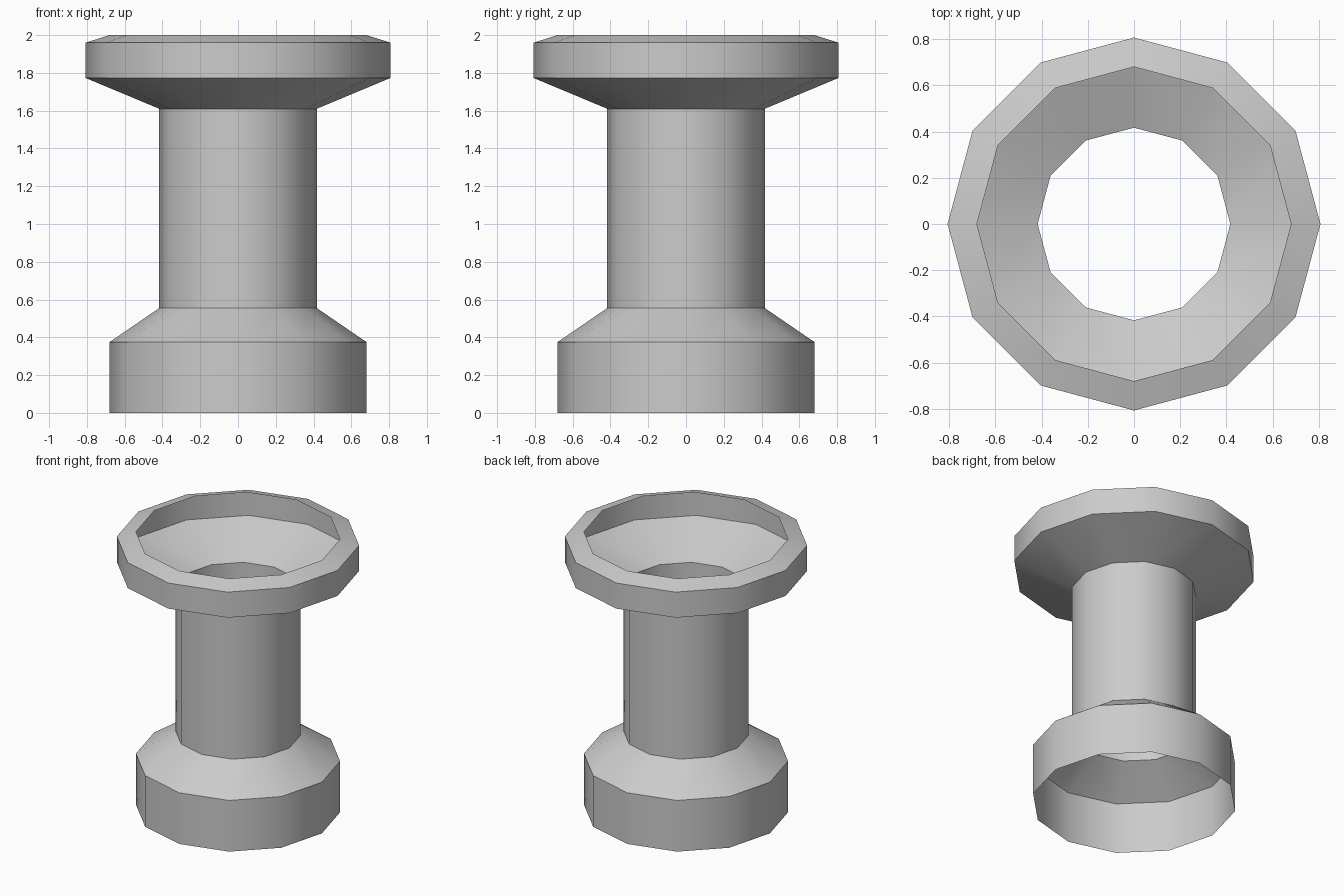
import bpy
import bmesh
import math

cube = bpy.data.objects.get("Cube")
if cube:
    bpy.data.objects.remove(cube, do_unlink=True)

SIDES = 12

# One plain grey for the whole shell
grey = bpy.data.materials.new("light grey")
grey.use_nodes = True
colour = (0.6, 0.6, 0.6, 1)
grey.diffuse_color = colour
grey.node_tree.nodes["Principled BSDF"].inputs["Base Color"].default_value = colour

# Radius and height of each ring: base, waist column, flared rim
profile = [(0.68, 0), (0.68, 0.375), (0.417, 0.555), (0.417, 1.61),
           (0.807, 1.773), (0.807, 1.96), (0.68, 2)]

# Open shell, turned from the profile
bm = bmesh.new()
rings = []
for radius, height in profile:
    angles = [math.tau * i / SIDES for i in range(SIDES)]
    rings.append([bm.verts.new((radius * math.cos(a), radius * math.sin(a), height))
                  for a in angles])
for low, high in zip(rings, rings[1:]):
    for i in range(SIDES):
        j = (i + 1) % SIDES
        bm.faces.new((low[i], low[j], high[j], high[i]))
mesh = bpy.data.meshes.new("flared_spool")
bm.to_mesh(mesh)
bm.free()
mesh.materials.append(grey)

spool = bpy.data.objects.new("flared_spool", mesh)
bpy.context.collection.objects.link(spool)

# Smooth around the sides, crisp between the bands
bpy.ops.object.select_all(action="DESELECT")
spool.select_set(True)
bpy.context.view_layer.objects.active = spool
bpy.ops.object.shade_smooth_by_angle(angle=math.radians(40))
